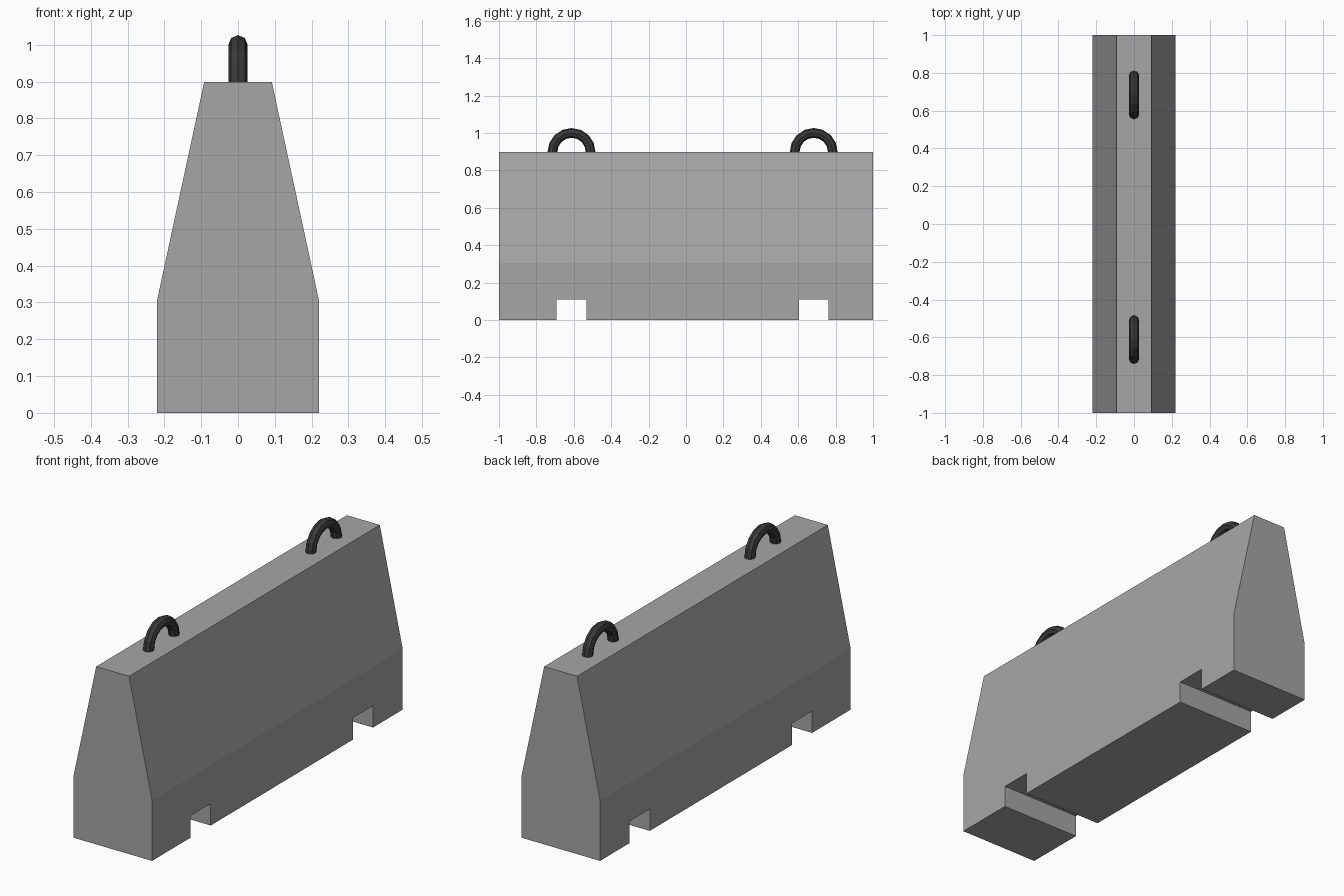
import bpy, bmesh
from math import pi

if "Cube" in bpy.data.objects:
    bpy.data.objects.remove(bpy.data.objects["Cube"])

SPOTS = (-0.612, 0.683)   # y positions shared by lifting loops and fork slots
TOP = 0.898


def material(name, value):
    mat = bpy.data.materials.new(name)
    mat.diffuse_color = (value, value, value, 1)
    mat.use_nodes = True
    mat.node_tree.nodes["Principled BSDF"].inputs["Base Color"].default_value = mat.diffuse_color
    return mat


concrete = material("concrete", 0.38)
steel = material("dark_steel", 0.042)

# Concrete barrier: cross-section extruded along y
profile = [(-0.22, 0), (0.22, 0), (0.22, 0.305), (0.092, TOP), (-0.092, TOP), (-0.22, 0.305)]
bm = bmesh.new()
face = bm.faces.new([bm.verts.new((x, -1, z)) for x, z in profile])
ext = bmesh.ops.extrude_face_region(bm, geom=[face])
bmesh.ops.translate(bm, vec=(0, 2, 0),
                    verts=[g for g in ext["geom"] if isinstance(g, bmesh.types.BMVert)])
bmesh.ops.recalc_face_normals(bm, faces=bm.faces)
mesh = bpy.data.meshes.new("barrier_body")
bm.to_mesh(mesh)
bm.free()
mesh.materials.append(concrete)
body = bpy.data.objects.new("barrier_body", mesh)
bpy.context.collection.objects.link(body)

for i, y in enumerate(SPOTS, 1):
    # Fork slot through the base
    bpy.ops.mesh.primitive_cube_add(size=1, location=(0, y, 0))
    slot = bpy.context.object
    slot.name = f"slot_cutter_{i}"
    slot.scale = (1, 0.16, 0.22)
    slot.hide_render = True
    slot.data.materials.append(concrete)
    cut = body.modifiers.new(f"slot_{i}", 'BOOLEAN')
    cut.operation = 'DIFFERENCE'
    cut.solver = 'EXACT'
    cut.object = slot

    # Lifting loop, half sunk into the top
    bpy.ops.mesh.primitive_torus_add(major_segments=16, minor_segments=8,
                                     major_radius=0.102, minor_radius=0.026,
                                     location=(0, y, TOP), rotation=(0, pi / 2, 0))
    loop = bpy.context.object
    loop.name = f"lifting_loop_{i}"
    loop.data.materials.append(steel)

# Bake the slots and remove the cutters
bpy.context.view_layer.objects.active = body
for m in list(body.modifiers):
    cutter = m.object
    bpy.ops.object.modifier_apply(modifier=m.name)
    bpy.data.objects.remove(cutter)
